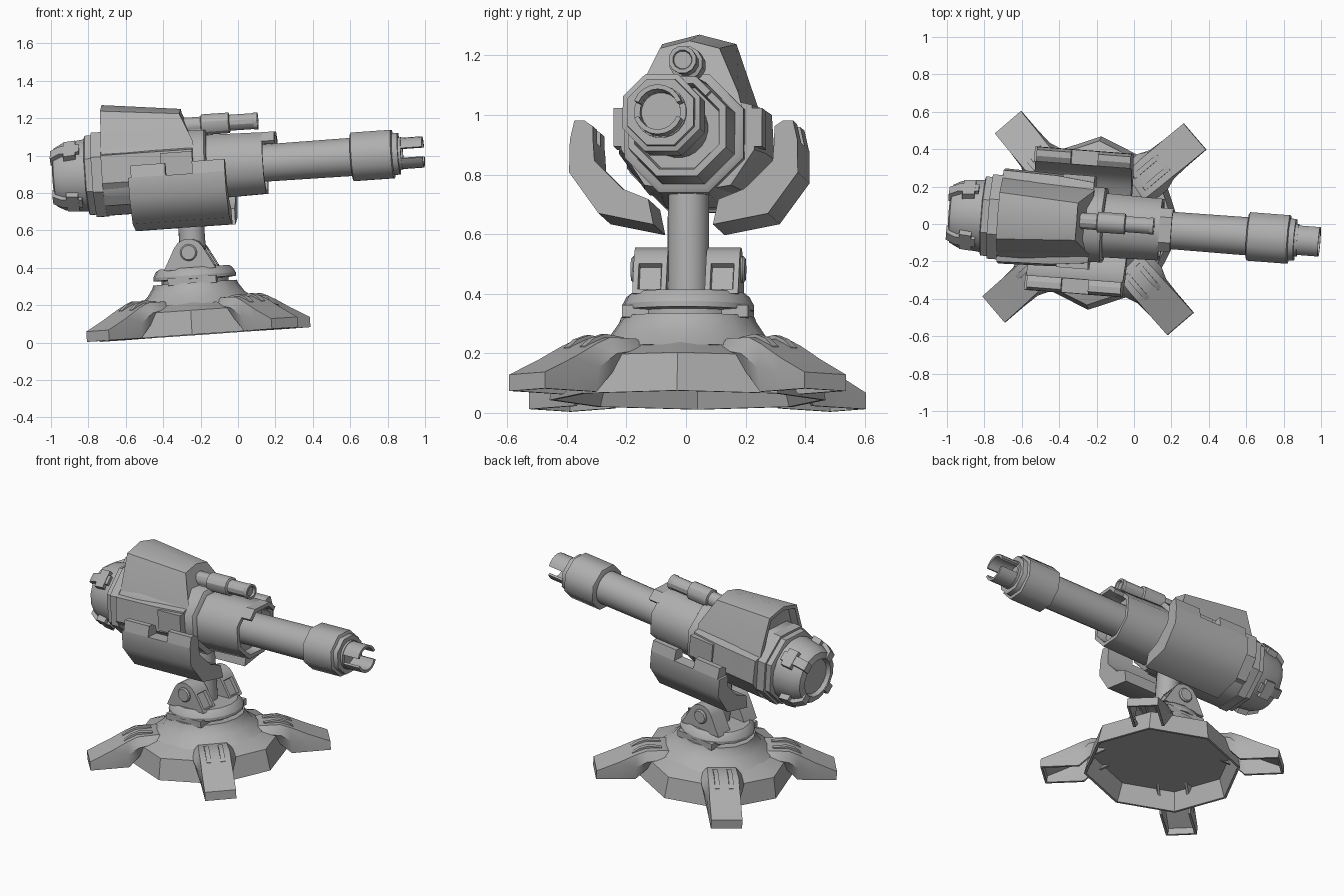
import bpy, bmesh, math
from mathutils import Matrix, Vector

if "Cube" in bpy.data.objects:
    bpy.data.objects.remove(bpy.data.objects["Cube"])

# whole turret leans and yaws slightly
TILT = (Matrix.Translation((-0.21, 0.005, 0.043))
        @ Matrix.Rotation(math.radians(-4.4), 4, 'Z')
        @ Matrix.Rotation(math.radians(-4), 4, 'Y'))
AXIS = 0.89  # height of the gun axis
GUN = Matrix.Translation((0, -0.008, AXIS)) @ Matrix.Rotation(math.pi / 2, 4, 'Y')
C8 = 1 / math.cos(math.pi / 8)

grey = bpy.data.materials.new("grey metal")
grey.diffuse_color = (0.43, 0.43, 0.43, 1)
grey.use_nodes = True
grey.node_tree.nodes["Principled BSDF"].inputs["Base Color"].default_value = grey.diffuse_color


def finish(name, bm, local=Matrix(), angle=30):
    bmesh.ops.recalc_face_normals(bm, faces=bm.faces)
    bm.transform(TILT @ local)
    me = bpy.data.meshes.new(name)
    bm.to_mesh(me)
    bm.free()
    me.materials.append(grey)
    ob = bpy.data.objects.new(name, me)
    bpy.context.collection.objects.link(ob)
    bpy.ops.object.select_all(action='DESELECT')
    ob.select_set(True)
    bpy.context.view_layer.objects.active = ob
    bpy.ops.object.shade_smooth_by_angle(angle=math.radians(angle))
    return ob


def loft(name, rings, local=Matrix(), angle=30, hollow=None):
    """Skin closed rings of equal point count and cap both ends."""
    bm = bmesh.new()
    vs = [[bm.verts.new(p) for p in r] for r in rings]
    n = len(rings[0])
    for a, b in zip(vs, vs[1:]):
        for i in range(n):
            j = (i + 1) % n
            bm.faces.new((a[i], a[j], b[j], b[i]))
    bm.faces.new(vs[0])
    bm.faces.new(vs[-1])
    bmesh.ops.recalc_face_normals(bm, faces=bm.faces)
    if hollow:
        test, thick, depth = hollow
        bm.normal_update()
        fs = [f for f in bm.faces if test(f.normal)]
        bmesh.ops.inset_region(bm, faces=fs, thickness=thick)
        bmesh.ops.inset_region(bm, faces=fs, thickness=0.005, depth=-depth)
    return finish(name, bm, local, angle)


def lathe(name, prof, n, local=Matrix(), angle=30, turn=0.0):
    """Turn (radius, height) points about z."""
    rings = [[(r * math.cos(turn + i * math.tau / n), r * math.sin(turn + i * math.tau / n), h)
              for i in range(n)] for r, h in prof]
    return loft(name, rings, local, angle)


def gun_part(name, prof, n=8, angle=30, y=0.0, z=0.0):
    """Turned part on the gun axis; points are (radius, distance along the gun)."""
    k = C8 if n == 8 else 1
    return lathe(name, [(r * k, x) for r, x in prof], n,
                 Matrix.Translation((0, y, z)) @ GUN, angle, math.pi / n)


def plate(name, pts, y0, y1, local=Matrix(), hollow=None):
    """Outline in x-z, extruded along y."""
    return loft(name, [[(x, y, z) for x, z in pts] for y in (y0, y1)], local, 30, hollow)


def slab(name, pts, x0, x1, local=Matrix(), angle=30):
    """Outline in y-z, extruded along x."""
    return loft(name, [[(x, y, z) for y, z in pts] for x in (x0, x1)], local, angle)


def box(name, a, b, local=Matrix()):
    return plate(name, [(a[0], a[2]), (b[0], a[2]), (b[0], b[2]), (a[0], b[2])], a[1], b[1], local)


def arc_shell(name, x0, x1, r_in, r_out, a0, a1, n):
    """Curved plate around the gun axis."""
    rings = []
    for i in range(n + 1):
        a = math.radians(a0 + (a1 - a0) * i / n)
        rings.append([(x, r * math.cos(a) - 0.008, AXIS + r * math.sin(a))
                      for x, r in ((x0, r_in), (x1, r_in), (x1, r_out), (x0, r_out))])
    return loft(name, rings)


# base: open skirt, shoulder and grooved collar
lathe("base_skirt", [(0.41, 0.11), (0.45, 0), (0.465, 0), (0.44, 0.13), (0.3, 0.18), (0.28, 0.2)], 8, angle=20)
lathe("base_collar", [(0.33, 0.165), (0.262, 0.215), (0.23, 0.262), (0.225, 0.278), (0.18, 0.278), (0.18, 0.296),
                      (0.222, 0.3), (0.222, 0.318), (0.208, 0.345), (0.19, 0.36)], 16, angle=25)
box("collar_core", (-0.13, -0.212, 0.27), (0.13, 0.212, 0.31))

# four hollow feet, broad at the shoulder, with ribbed clamps
for k in range(4):
    spin = Matrix.Rotation(math.radians(45 + 90 * k), 4, 'Z')
    rings = []
    for r, wb, floor, wm, m, wt, h in ((0.26, 0.08, 0.12, 0.1, 0.15, 0.075, 0.17),
                                       (0.3, 0.09, 0.12, 0.122, 0.15, 0.085, 0.188),
                                       (0.42, 0.092, 0.06, 0.125, 0.13, 0.09, 0.186),
                                       (0.48, 0.092, 0.0, 0.1, 0.08, 0.09, 0.162),
                                       (0.58, 0.092, 0.0, 0.094, 0.05, 0.092, 0.112),
                                       (0.71, 0.092, 0.0, 0.092, 0.028, 0.092, 0.055)):
        half = [(wb, floor), (wm, m), (wt, h), (wt - 0.014, h - 0.018), (wm - 0.014, m - 0.006), (wb - 0.014, floor)]
        rings.append([(r, y, z) for y, z in half[:3]] + [(r, -y, z) for y, z in half[2::-1]]
                     + [(r, -y, z) for y, z in half[:2:-1]] + [(r, y, z) for y, z in half[3:]])
    loft("foot", rings, spin)
    box("foot_toe", (0.698, -0.09, 0.0), (0.71, 0.09, 0.05), spin)
    for s in (-1, 1):
        plate("foot_rib", [(0.31, 0.15), (0.33, 0.192), (0.41, 0.2), (0.46, 0.184), (0.5, 0.155), (0.5, 0.13)],
              s * 0.028, s * 0.055, spin)

# pillar with hinge lugs
lathe("pillar", [(0.07, 0.34), (0.07, 0.6), (0.068, 0.75)], 20)
lug = [(-0.15, 0.35), (0.13, 0.35), (0.065, 0.47), (0.045, 0.495), (0.01, 0.512), (-0.03, 0.512),
       (-0.065, 0.495), (-0.085, 0.47)]
for s in (-1, 1):
    plate("hinge_lug", lug, s * 0.065, s * 0.178, hollow=(lambda n: n.x > 0.8, 0.025, 0.02))
    lathe("hinge_bolt", [(0.045, 0.17), (0.045, 0.184), (0.038, 0.192)], 16,
          Matrix.Translation((-0.01, 0, 0.44)) @ Matrix.Rotation(-s * math.pi / 2, 4, 'X'))

# gun body, stacked along its axis
gun_part("rear_cap", [(0.11, -0.69), (0.12, -0.715), (0.158, -0.705), (0.182, -0.66), (0.2, -0.52)], 16)
gun_part("rear_ring", [(0.2, -0.535), (0.212, -0.53), (0.212, -0.495), (0.226, -0.495), (0.226, -0.44)])
gun_part("body", [(0.222, -0.45), (0.222, -0.3), (0.2, 0.02), (0.2, 0.11), (0.185, 0.12)], angle=50)
gun_part("sleeve", [(0.172, 0.1), (0.165, 0.42), (0.142, 0.42), (0.135, 0.36), (0.1, 0.36)], angle=50)
slab("sleeve_tab", [(y - 0.008, AXIS + z) for y, z in (
    (0.117, 0.117), (0.068, 0.165), (-0.068, 0.165), (-0.117, 0.117),
    (-0.1, 0.1), (-0.059, 0.142), (0.059, 0.142), (0.1, 0.1))], 0.41, 0.485)
gun_part("barrel", [(0.1, 0.35), (0.103, 0.9)], 24)
gun_part("muzzle_collar", [(0.115, 0.885), (0.13, 0.892), (0.13, 1.105), (0.113, 1.11), (0.111, 1.14),
                           (0.07, 1.14), (0.065, 1.1)], angle=50)
gun_part("muzzle_ring", [(0.068, 1.1), (0.088, 1.1), (0.088, 1.155), (0.068, 1.155), (0.066, 1.12)], 20)
for a in (20, 200):
    arc_shell("muzzle_prong", 1.13, 1.27, 0.068, 0.084, a, a + 140, 8)

# clamps around the rear cap
for k in range(4):
    turn = (Matrix.Translation((0, -0.008, AXIS)) @ Matrix.Rotation(math.radians(45 + 90 * k), 4, 'X'))
    plate("cap_clamp", [(-0.72, 0.12), (-0.72, 0.172), (-0.67, 0.202), (-0.56, 0.212), (-0.56, 0.15)],
          -0.028, 0.028, turn)
    plate("clamp_foot", [(-0.645, 0.16), (-0.645, 0.207), (-0.58, 0.214), (-0.58, 0.16)], -0.055, 0.055, turn)


# peaked hood over the body
def mirrored(half):
    return [Vector(p) for p in half] + [Vector((x, -y, z)) for x, y, z in reversed(half) if y]


rear = mirrored([(-0.435, 0, 1.26), (-0.435, 0.125, 1.228), (-0.44, 0.19, 1.04), (-0.45, 0.22, 0.95)])
front = mirrored([(-0.012, 0, 1.21), (-0.015, 0.1, 1.185), (0.055, 0.17, 1.03), (0.055, 0.19, 0.95)])
loft("hood", [rear, front], hollow=(lambda n: n.x < -0.8, 0.025, 0.05))

for s in (-1, 1):
    # cheek panel on the body side
    cheek = [(0.1, 1.02), (0.245, 0.99), (0.255, 0.84), (0.165, 0.72), (0.1, 0.71)]
    loft("cheek", [[(x, s * y * k, z) for y, z in cheek] for x, k in ((-0.44, 1), (-0.15, 0.97), (0.05, 0.88))])
    # bracket block behind the shield notch
    box("shield_bracket", (-0.12, s * 0.18, 0.85), (0.05, s * 0.25, 0.98))
    # bent side shield: lower shell plus two upper tabs that leave the notch
    low = [(0.383, 0.86), (0.385, 0.75), (0.285, 0.612), (0.1, 0.575), (0.118, 0.66), (0.205, 0.695),
           (0.3, 0.79), (0.305, 0.86)]
    slab("side_shield", [(s * y, z) for y, z in low], -0.29, 0.23, angle=50)
    tab = [(0.305, 0.86), (0.383, 0.86), (0.368, 0.925), (0.335, 0.925), (0.305, 0.905)]
    for x0, x1 in ((-0.275, -0.09), (0.055, 0.23)):
        slab("shield_tab", [(s * y, z) for y, z in tab], x0, x1)

# small upper barrel on its mount
gun_part("scope", [(0.045, 0.0), (0.045, 0.09), (0.057, 0.095), (0.057, 0.24), (0.044, 0.245), (0.044, 0.37),
                   (0.047, 0.375), (0.047, 0.395), (0.033, 0.395), (0.03, 0.38)], 12, y=0.015, z=0.228)
box("scope_mount", (0.03, -0.03, 1.03), (0.12, 0.04, 1.1))
